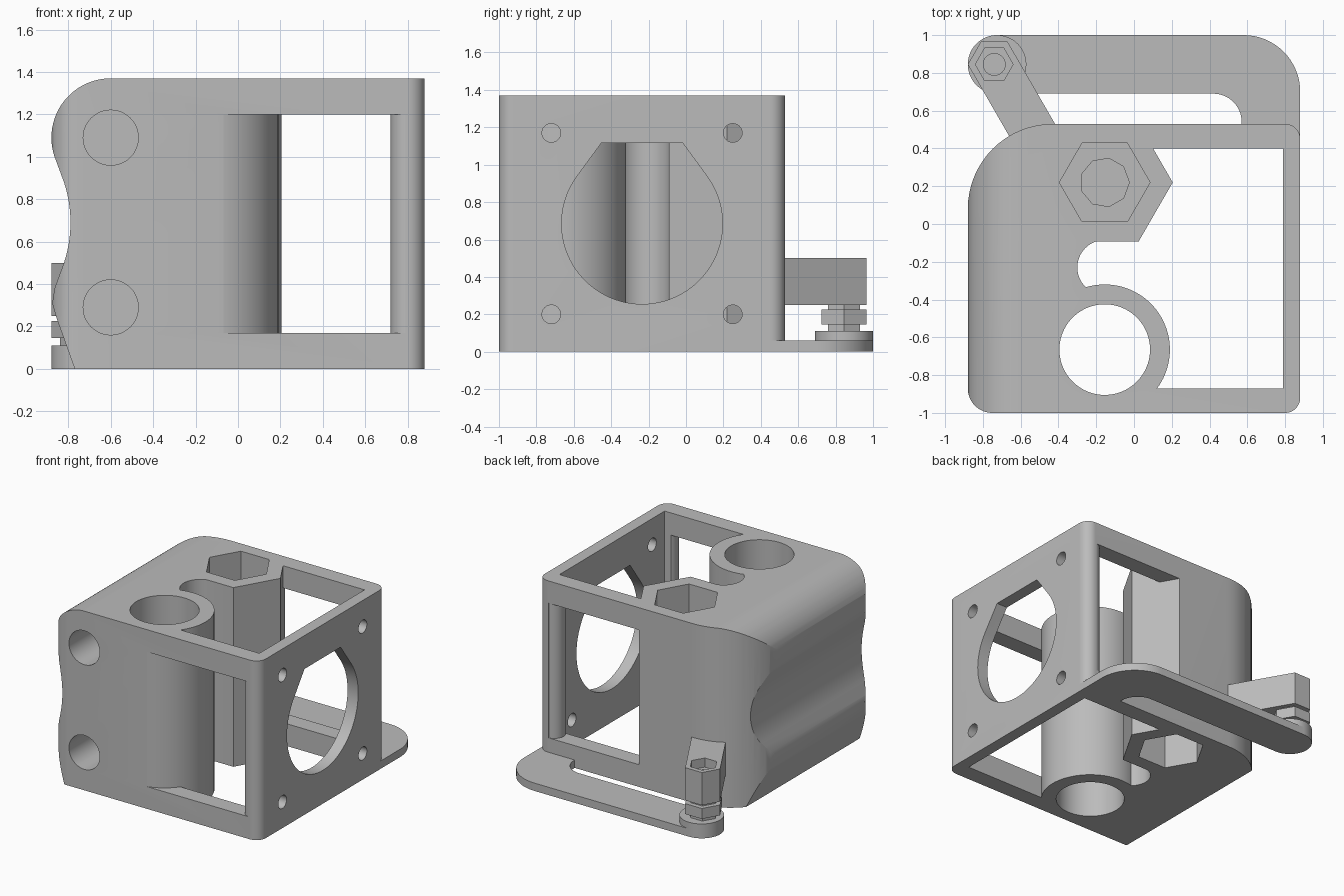
import bpy, bmesh
from math import sin, cos, pi, radians
from mathutils import Vector

if "Cube" in bpy.data.objects:
    bpy.data.objects.remove(bpy.data.objects["Cube"], do_unlink=True)

grey = bpy.data.materials.new("plain grey")
grey.use_nodes = True
grey.diffuse_color = (0.5, 0.5, 0.5, 1)
grey.node_tree.nodes["Principled BSDF"].inputs["Base Color"].default_value = (0.5, 0.5, 0.5, 1)


def prism(name, pts, lo, hi, axis="z"):
    """Extrude a closed 2D outline along an axis."""
    place = {"x": lambda a, b, h: (h, a, b),
             "y": lambda a, b, h: (a, h, b),
             "z": lambda a, b, h: (a, b, h)}[axis]
    bm = bmesh.new()
    ends = [[bm.verts.new(place(a, b, h)) for a, b in pts] for h in (lo, hi)]
    n = len(pts)
    for ring in ends:
        bm.faces.new(ring)
    for i in range(n):
        j = (i + 1) % n
        bm.faces.new((ends[0][i], ends[0][j], ends[1][j], ends[1][i]))
    bmesh.ops.recalc_face_normals(bm, faces=bm.faces)
    mesh = bpy.data.meshes.new(name)
    bm.to_mesh(mesh)
    bm.free()
    mesh.materials.append(grey)
    obj = bpy.data.objects.new(name, mesh)
    bpy.context.collection.objects.link(obj)
    return obj


def arc(cx, cy, r, a0, a1, n=24):
    steps = [radians(a0 + (a1 - a0) * i / n) for i in range(n + 1)]
    return [(cx + r * cos(t), cy + r * sin(t)) for t in steps]


def ngon(cx, cy, r, n=64):
    return arc(cx, cy, r, 0, 360, n)[:-1]


def rect(x0, y0, x1, y1):
    return [(x0, y0), (x1, y0), (x1, y1), (x0, y1)]


def rounded(corners):
    """Outline with a radius on each right-angled corner."""
    out = []
    for i, (x, y, r) in enumerate(corners):
        p = Vector((x, y))
        if r == 0:
            out.append((x, y))
            continue
        u = (Vector(corners[i - 1][:2]) - p).normalized()
        v = (Vector(corners[(i + 1) % len(corners)][:2]) - p).normalized()
        c = p + r * (u + v)
        for k in range(17):
            t = k / 16 * pi / 2
            out.append(tuple(c - r * (cos(t) * v + sin(t) * u)))
    return out


def combine(obj, tool, operation="DIFFERENCE"):
    """Boolean with a tool that is then thrown away."""
    mod = obj.modifiers.new("cut", "BOOLEAN")
    mod.operation, mod.solver, mod.object = operation, "EXACT", tool
    bpy.ops.object.select_all(action="DESELECT")
    bpy.context.view_layer.objects.active = obj
    obj.select_set(True)
    bpy.ops.object.modifier_apply(modifier=mod.name)
    bpy.data.objects.remove(tool, do_unlink=True)


TOP = 1.37
TUBE = (-0.155, -0.665)
NUT = (-0.155, 0.22)

# Body: plan outline crossed with the scalloped side profile
body = prism("carriage_body", rounded([(-0.88, -1, 0.13), (0.88, -1, 0.08),
                                       (0.88, 0.53, 0.08), (-0.88, 0.53, 0.45)]), 0, TOP)
profile = (arc(-0.6, 1.09, 0.28, 90, 203) + arc(-1.39, 0.69, 0.6, 22, -22)
           + [(-0.865, 0.38), (-0.876, 0.31), (-0.856, 0.24), (-0.77, 0), (1, 0), (1, TOP)])
combine(body, prism("profile", profile, -1.2, 0.8, "y"), "INTERSECT")

# Open frame: front and back windows joined to the vertical pocket
opening = prism("opening", rect(-0.155, -1.1, 0.79, 0.7), 0.17, 1.2)
for y in (-0.92, 0.45):
    combine(opening, prism("post", ngon(0.8, y, 0.08), -0.5, 2))
combine(opening, prism("pocket", rect(-0.155, -0.87, 0.79, 0.40), -0.2, 1.6), "UNION")
combine(opening, prism("notch", ngon(-0.155, -0.23, 0.145), -0.2, 1.6), "UNION")
combine(opening, prism("tube", ngon(*TUBE, 0.345, 96), -0.5, 2))
combine(opening, prism("nut_holder", ngon(*NUT, 0.36, 6), -0.5, 2))
combine(body, opening)

# Bearing bore, nut recesses and rod sockets
combine(body, prism("bore", ngon(*TUBE, 0.24, 80), -0.1, 1.5))
combine(body, prism("nut_top", ngon(*NUT, 0.24, 6), 1.0, 1.5))
combine(body, prism("nut_bottom", ngon(*NUT, 0.24, 6), -0.1, 0.5))
combine(body, prism("screw_hole", ngon(*NUT, 0.13, 9), 0.8, 1.1))
for z in (0.29, 1.09):
    combine(body, prism("rod_socket", ngon(-0.6, z, 0.13, 48), -1.1, 0.3, "y"))

# Motor opening with flattened teardrop top, and four screw holes
motor = arc(-0.235, 0.685, 0.43, 144, 396, 64) + [(-0.017, 1.115), (-0.453, 1.115)]
combine(body, prism("motor_opening", motor, 0.77, 1, "x"))
for y in (-0.72, 0.25):
    for z in (0.2, 1.17):
        combine(body, prism("motor_screw", ngon(y, z, 0.05, 24), 0.77, 1, "x"))

# Base bracket reaching round the back
bracket = prism("base_bracket", rounded([(-0.725, 0.69, 0), (0.57, 0.69, 0.15), (0.57, 0.45, 0),
                                         (0.88, 0.45, 0), (0.88, 1, 0.3), (-0.725, 1, 0)]), 0, 0.06)
boss = prism("bracket_boss", ngon(-0.725, 0.845, 0.155), 0, 0.11)

# Angled arm with a hexagonal end and a stepped recess
END = (-0.74, 0.845)
HEX = ngon(*END, 0.14, 6)
ROOT = ngon(-0.5, END[1] - 0.24 * 3 ** 0.5, 0.14, 6)
arm = prism("adjuster_arm", HEX[:4] + ROOT[3:] + ROOT[:1], 0.25, 0.5)
combine(arm, prism("arm_recess", ngon(*END, 0.1, 6), 0.43, 0.6))
combine(arm, prism("arm_hole", ngon(*END, 0.058, 24), 0.35, 0.5))

# Adjuster nut and its narrow necks
nut = prism("adjuster_nut", HEX, 0.145, 0.225)
neck = prism("adjuster_neck", ngon(*END, 0.1, 6), 0.1, 0.26)

for part in (body, bracket, boss, arm, nut, neck):
    bpy.ops.object.select_all(action="DESELECT")
    bpy.context.view_layer.objects.active = part
    part.select_set(True)
    bpy.ops.object.shade_smooth_by_angle(angle=radians(25))
